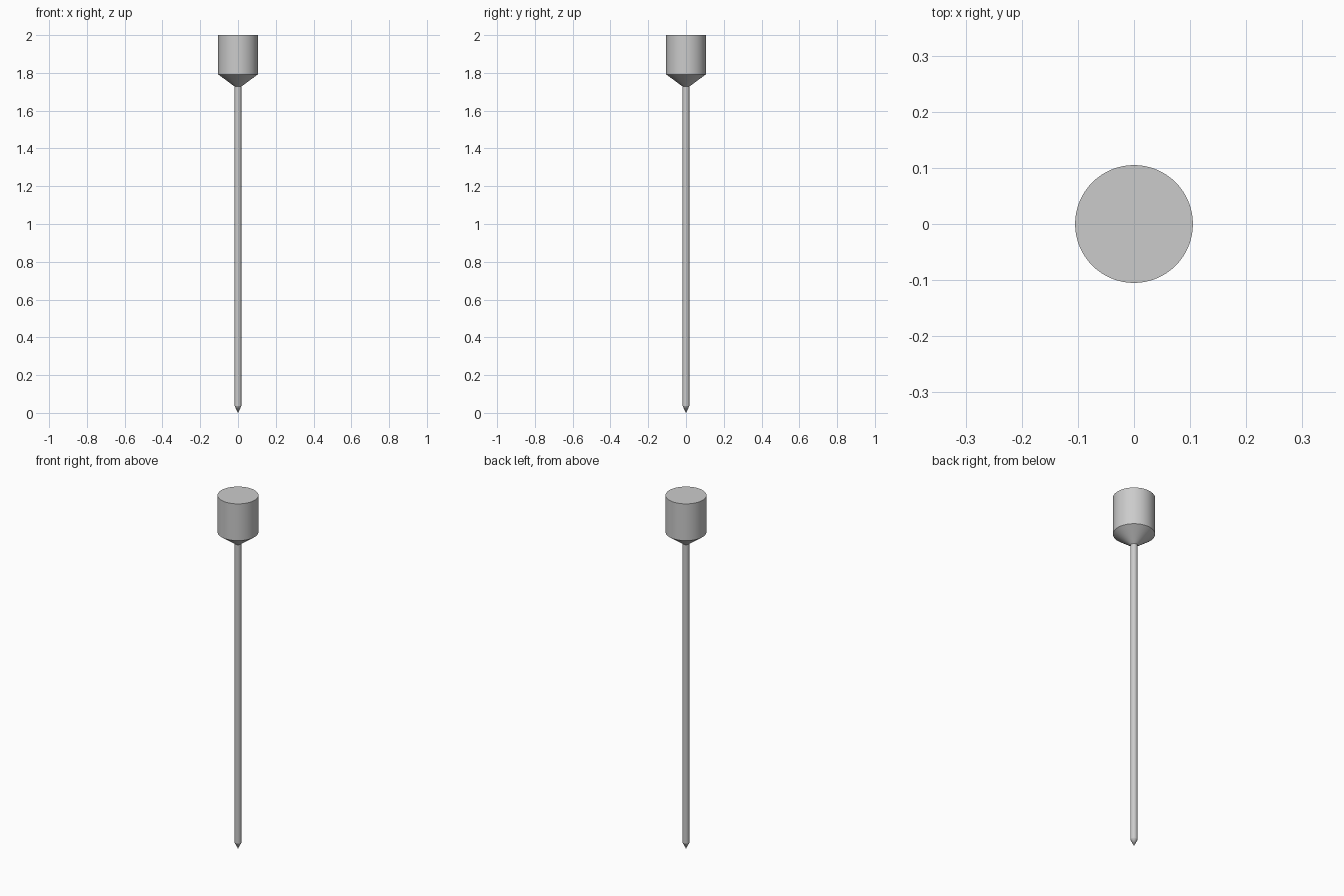
import bpy, bmesh
from math import cos, sin, tau, radians

if "Cube" in bpy.data.objects:
    bpy.data.objects.remove(bpy.data.objects["Cube"])


def lathe(name, profile, sides):
    """Revolve (radius, z) points, listed bottom to top, into a closed solid."""
    bm = bmesh.new()
    rings = []
    for r, z in profile:
        if r == 0:
            rings.append([bm.verts.new((0, 0, z))] * sides)
        else:
            rings.append([bm.verts.new((r * cos(tau * i / sides), r * sin(tau * i / sides), z))
                          for i in range(sides)])
    for low, high in zip(rings, rings[1:]):
        for i in range(sides):
            j = (i + 1) % sides
            corners = [low[i], low[j], high[j], high[i]]
            bm.faces.new(list(dict.fromkeys(corners)))
    if profile[-1][0] > 0:
        bm.faces.new(rings[-1])
    if profile[0][0] > 0:
        bm.faces.new(rings[0][::-1])
    mesh = bpy.data.meshes.new(name)
    bm.to_mesh(mesh)
    bm.free()
    obj = bpy.data.objects.new(name, mesh)
    bpy.context.collection.objects.link(obj)
    bpy.ops.object.select_all(action='DESELECT')
    obj.select_set(True)
    bpy.context.view_layer.objects.active = obj
    bpy.ops.object.shade_smooth_by_angle(angle=radians(25))
    return obj


# One turned solid: pointed tip, thin shaft, tapered neck, cylindrical head
lathe("pin", [(0, 0), (0.018, 0.037), (0.018, 1.728),
              (0.105, 1.792), (0.105, 2.0)], 64)
